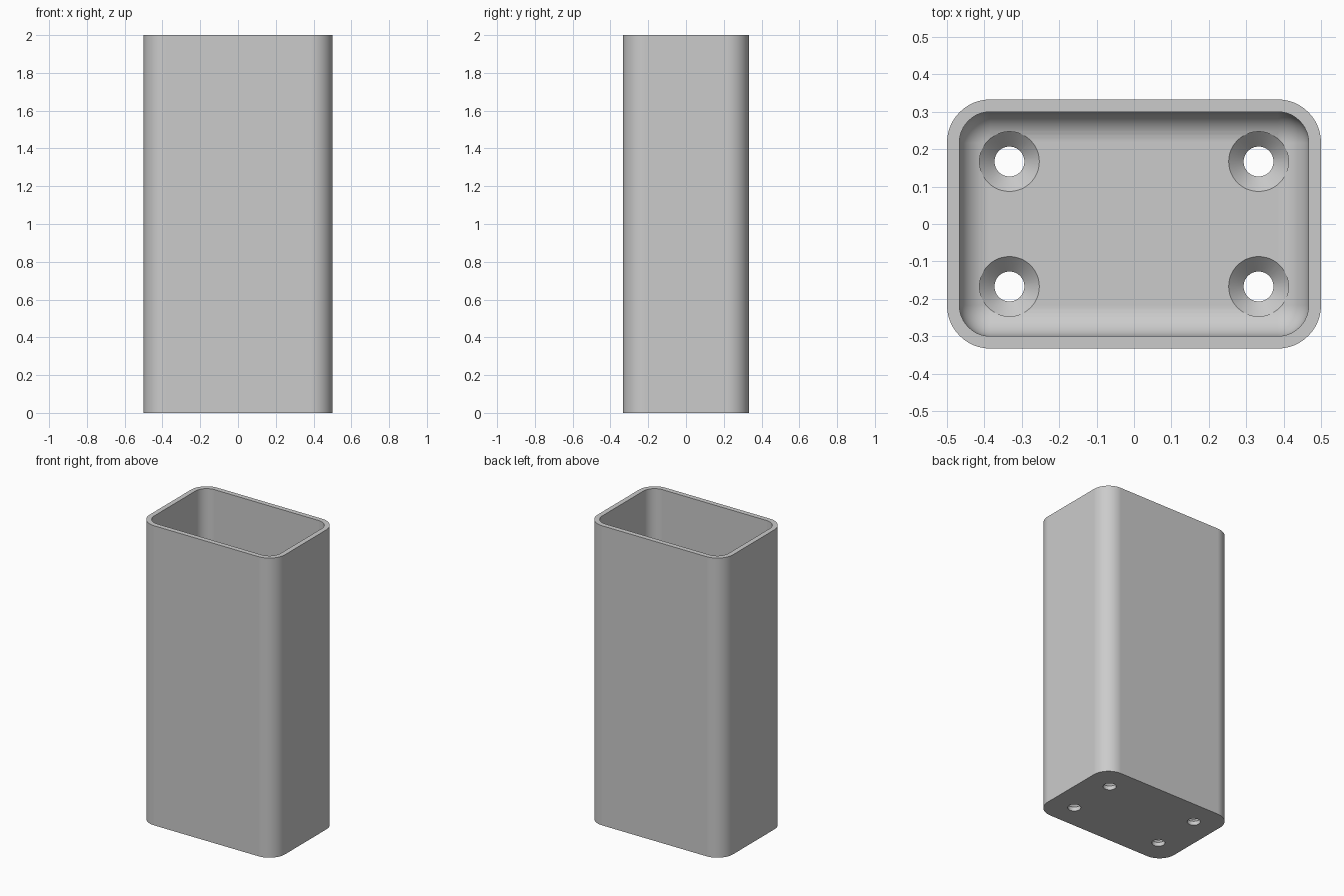
import bpy, bmesh
from math import sin, cos, pi, radians

cube = bpy.data.objects.get("Cube")
if cube:
    bpy.data.objects.remove(cube, do_unlink=True)

HX, HY, HEIGHT = 0.5, 0.333, 2.0
WALL, FLOOR, INNER_R = 0.033, 0.067, 0.083
STEPS = 12

grey = bpy.data.materials.new("plain grey")
grey.use_nodes = True
colour = (0.6, 0.6, 0.6, 1)
grey.diffuse_color = colour
grey.node_tree.nodes["Principled BSDF"].inputs["Base Color"].default_value = colour


def rounded_ring(bm, hx, hy, r, z):
    """Rounded rectangle of vertices at height z."""
    ring = []
    for k, (sx, sy) in enumerate([(1, 1), (-1, 1), (-1, -1), (1, -1)]):
        for i in range(STEPS + 1):
            a = (k + i / STEPS) * pi / 2
            ring.append(bm.verts.new((sx * (hx - r) + r * cos(a),
                                      sy * (hy - r) + r * sin(a), z)))
    return ring


def loft(bm, rings):
    """Bridge rings in order and cap both ends."""
    for a, b in zip(rings, rings[1:]):
        n = len(a)
        for i in range(n):
            j = (i + 1) % n
            bm.faces.new((a[i], a[j], b[j], b[i]))
    bm.faces.new(rings[0][::-1])
    bm.faces.new(rings[-1])


def finish(bm, name):
    bmesh.ops.remove_doubles(bm, verts=bm.verts, dist=0.0002)
    bmesh.ops.recalc_face_normals(bm, faces=bm.faces)
    mesh = bpy.data.meshes.new(name)
    bm.to_mesh(mesh)
    bm.free()
    mesh.materials.append(grey)
    obj = bpy.data.objects.new(name, mesh)
    bpy.context.collection.objects.link(obj)
    return obj


# Open container: outer wall, flat rim, inner wall, filleted floor
bm = bmesh.new()
outer_r = INNER_R + WALL
rings = [rounded_ring(bm, HX, HY, outer_r, z) for z in (0, HEIGHT)]
rings.append(rounded_ring(bm, HX - WALL, HY - WALL, INNER_R, HEIGHT))
for i in range(STEPS + 1):
    a = i / STEPS * pi / 2
    inset = INNER_R * (1 - cos(a))
    rings.append(rounded_ring(bm, HX - WALL - inset, HY - WALL - inset,
                              INNER_R - inset, FLOOR + INNER_R * (1 - sin(a))))
loft(bm, rings)
container = finish(bm, "container")

# Countersunk screw hole cutters, one in each corner of the floor
bm = bmesh.new()
profile = [(0.04, -0.1), (0.04, FLOOR - 0.04), (0.08, FLOOR), (0.08, 0.3)]
for x in (-0.333, 0.333):
    for y in (-0.167, 0.167):
        hole = [[bm.verts.new((x + r * cos(i * pi / 24), y + r * sin(i * pi / 24), z))
                 for i in range(48)] for r, z in profile]
        loft(bm, hole)
cutter = finish(bm, "screw_hole_cutter")
cutter.hide_render = True

# Cut the holes, then drop the cutter
bpy.ops.object.select_all(action='DESELECT')
bpy.context.view_layer.objects.active = container
container.select_set(True)
cut = container.modifiers.new("screw holes", 'BOOLEAN')
cut.operation = 'DIFFERENCE'
cut.solver = 'EXACT'
cut.object = cutter
bpy.ops.object.modifier_apply(modifier=cut.name)
bpy.data.objects.remove(cutter, do_unlink=True)

# Smooth rounded corners, crisp rims
bpy.ops.object.shade_smooth_by_angle(angle=radians(30))
weighted = container.modifiers.new("flat face shading", 'WEIGHTED_NORMAL')
weighted.keep_sharp = True
